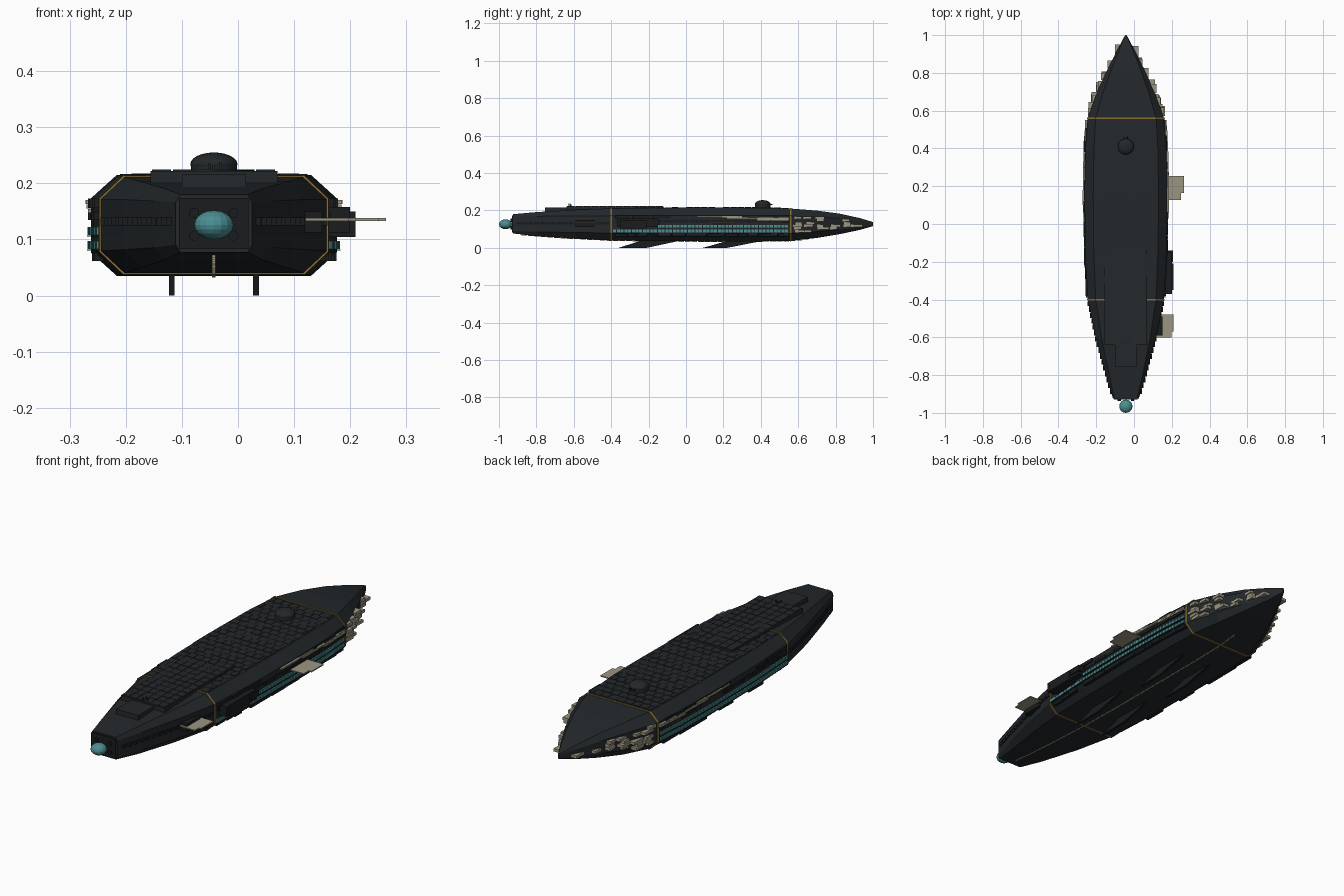
import bpy, bmesh, math, random
from mathutils import Matrix, Vector

if "Cube" in bpy.data.objects:
    bpy.data.objects.remove(bpy.data.objects["Cube"])

random.seed(7)
CX = -0.043  # hull centreline


def mat(name, c):
    m = bpy.data.materials.new(name)
    m.diffuse_color = (*c, 1)
    m.use_nodes = True
    m.node_tree.nodes["Principled BSDF"].inputs["Base Color"].default_value = m.diffuse_color
    return m


DARK = mat("dark_hull", (0.017, 0.021, 0.024))
BLACK = mat("black_plate", (0.010, 0.012, 0.013))
BEIGE = mat("beige_plate", (0.33, 0.30, 0.22))
TEAL = mat("teal_glass", (0.07, 0.27, 0.29))
GOLD = mat("gold_trim", (0.25, 0.16, 0.035))

# stations: y, half width, bottom z, top z, chamfer fraction
ST = [(-0.925, 0.068, 0.077, 0.180, 0.12), (-0.8, 0.105, 0.063, 0.191, 0.16),
      (-0.6, 0.160, 0.050, 0.203, 0.19), (-0.4, 0.202, 0.040, 0.211, 0.21),
      (-0.15, 0.215, 0.036, 0.214, 0.21), (0.15, 0.219, 0.035, 0.215, 0.21),
      (0.4, 0.214, 0.035, 0.214, 0.21), (0.56, 0.203, 0.038, 0.210, 0.21),
      (0.7, 0.152, 0.053, 0.199, 0.21), (0.82, 0.097, 0.073, 0.183, 0.21),
      (0.93, 0.041, 0.096, 0.159, 0.21), (1.0, 0.004, 0.116, 0.138, 0.21)]


def station(y):
    for a, b in zip(ST, ST[1:]):
        if y <= b[0]:
            t = max(0, (y - a[0]) / (b[0] - a[0]))
            return [a[i] + (b[i] - a[i]) * t for i in range(1, 5)]
    return list(ST[-1][1:])


def section(y, grow=0.0):
    hw, zb, zt, c = station(y)
    hw, zb, zt = hw + grow, zb - grow, zt + grow
    cx, cz = hw * c, (zt - zb) * c * 1.1
    right = [(hw - cx, zb), (hw, zb + cz), (hw, zt - cz), (hw - cx, zt)]
    pts = right + [(-x, z) for x, z in reversed(right)]
    return [Vector((CX + x, y, z)) for x, z in pts]


def side_x(y, z):
    """Half width of the hull at y and height z."""
    hw, zb, zt, c = station(y)
    cz = (zt - zb) * c * 1.1
    d = max(zb + cz - z, z - (zt - cz), 0)
    return hw - d / cz * hw * c


def finish(bm, name, m):
    bmesh.ops.recalc_face_normals(bm, faces=bm.faces)
    me = bpy.data.meshes.new(name)
    bm.to_mesh(me)
    bm.free()
    me.materials.append(m)
    o = bpy.data.objects.new(name, me)
    bpy.context.collection.objects.link(o)
    return o


def loft(name, ys, m, grow=0.0):
    bm = bmesh.new()
    rings = [[bm.verts.new(p) for p in section(y, g)] for y, g in ys]
    for a, b in zip(rings, rings[1:]):
        for i in range(8):
            bm.faces.new((a[i], a[(i + 1) % 8], b[(i + 1) % 8], b[i]))
    bm.faces.new(rings[0])
    bm.faces.new(rings[-1])
    return finish(bm, name, m)


def boxes(name, items, m):
    """One object from many boxes given as (x0, x1, y0, y1, z0, z1)."""
    bm = bmesh.new()
    for x0, x1, y0, y1, z0, z1 in items:
        mx = Matrix.Translation(((x0 + x1) / 2, (y0 + y1) / 2, (z0 + z1) / 2))
        mx = mx @ Matrix.Diagonal((abs(x1 - x0), y1 - y0, z1 - z0, 1))
        bmesh.ops.create_cube(bm, size=1, matrix=mx)
    return finish(bm, name, m)


def side_box(s, y0, y1, z0, z1, out, depth=0.015):
    """Box standing out of hull side s, lying along y."""
    x = side_x((y0 + y1) / 2, (z0 + z1) / 2)
    return (CX + s * (x - depth), CX + s * (x + out), y0, y1, z0, z1)


# hull and gold rings
loft("hull", [(s[0], 0) for s in ST], DARK)
for n, y in (("stern_ring", -0.4), ("bow_ring", 0.56)):
    loft(n, [(y - 0.004, 0.003), (y + 0.004, 0.003)], GOLD)

# brick-laid deck tiles
tiles = []
rows = 24
for r in range(rows):
    y0 = -0.39 + r * 0.94 / rows
    y1 = y0 + 0.94 / rows - 0.003
    hw, zb, zt, c = station((y0 + y1) / 2)
    w = hw * (1 - c) - 0.006
    x = -w - (0.02 if r % 2 else 0)
    while x < w:
        a, b = max(x, -w), min(x + 0.037, w)
        if b - a > 0.008:
            tiles.append((CX + a, CX + b, y0, y1, zt - 0.006, zt + random.uniform(0.0005, 0.003)))
        x += 0.04
boxes("deck_tiles", tiles, DARK)

# raised stern deck with its own plating
boxes("raised_deck", [(-0.156, 0.070, -0.64, -0.12, 0.195, 0.222),
                      (-0.100, 0.014, -0.755, -0.63, 0.185, 0.216)], DARK)
boxes("raised_deck_tiles",
      [(-0.153 + i * 0.037, -0.119 + i * 0.037, -0.635 + j * 0.043, -0.595 + j * 0.043,
        0.22, 0.2225 + random.uniform(0, 0.0025)) for i in range(6) for j in range(12)], DARK)
boxes("antennas", [(CX + dx - 0.002, CX + dx + 0.002, y - 0.002, y + 0.002, 0.21, z)
                   for dx, y, z in ((-0.008, -0.63, 0.236), (0.0, -0.615, 0.232), (0.012, -0.62, 0.238))], DARK)


# turret with dome and twin barrels
def smooth(name, m):
    o = bpy.context.object
    o.name = name
    o.data.materials.append(m)
    bpy.ops.object.shade_smooth_by_angle()
    return o


bpy.ops.mesh.primitive_cylinder_add(vertices=24, radius=0.041, depth=0.026, location=(CX, 0.41, 0.223))
smooth("turret_base", DARK)
bpy.ops.mesh.primitive_uv_sphere_add(segments=24, ring_count=12, radius=1, location=(CX, 0.41, 0.234))
bpy.context.object.scale = (0.042, 0.042, 0.021)
smooth("turret_dome", DARK)
boxes("turret_barrels", [(CX + s * 0.008 - 0.002, CX + s * 0.008 + 0.002, 0.41, 0.462, 0.228, 0.234)
                         for s in (-1, 1)], BLACK)

# stern frame, glowing drive ball and four nozzles
boxes("stern_frame", [(CX - 0.062, CX + 0.062, -0.93, -0.90, 0.083, 0.174)], BLACK)
bpy.ops.mesh.primitive_uv_sphere_add(segments=16, ring_count=10, radius=1, location=(CX, -0.965, 0.126))
bpy.context.object.scale = (0.035, 0.035, 0.026)
bpy.context.object.name = "drive_ball"
bpy.context.object.data.materials.append(TEAL)
for i, (sx, sz) in enumerate(((-1, -1), (-1, 1), (1, -1), (1, 1))):
    bpy.ops.mesh.primitive_cylinder_add(vertices=12, radius=0.009, depth=0.02,
                                        location=(CX + sx * 0.035, -0.928, 0.127 + sz * 0.02),
                                        rotation=(math.pi / 2, 0, 0))
    smooth(f"stern_nozzle_{i}", BLACK)

# window rows on both sides
wins, ledges = [], []
for s in (-1, 1):
    for z, start in ((0.09, -0.39), (0.115, -0.15 if s > 0 else -0.39)):
        n = int((0.55 - start) / 0.02)
        for i in range(n):
            y = start + i * 0.02
            wins.append(side_box(s, y, y + 0.016, z - 0.007, z + 0.007, 0.006))
            ledges.append(side_box(s, y, y + 0.02, z - 0.010, z - 0.008, 0.007))
boxes("windows", wins, TEAL)
boxes("window_ledges", ledges, BLACK)

# dark side armour, long pale strips and stern side plates
armour, strips, stern = [], [], []
for s in (-1, 1):
    for z0, z1 in ((0.062, 0.078), (0.135, 0.148), (0.156, 0.173)):
        y = -0.38
        while y < 0.5:
            d = random.uniform(0.04, 0.11)
            if random.random() < 0.75:
                armour.append(side_box(s, y, min(y + d, 0.55), z0, z1, random.uniform(0.003, 0.009)))
            y += d + 0.006
    for z, y0, y1 in ((0.166, 0.06, 0.30), (0.158, 0.22, 0.55), (0.150, 0.38, 0.55)):
        n = 6
        for i in range(n):
            a = y0 + (y1 - y0) * i / n
            strips.append(side_box(s, a, a + (y1 - y0) / n, z - 0.003, z + 0.004, 0.010))
    for i in range(16):
        y = -0.9 + i * 0.031
        stern.append(side_box(s, y, y + 0.026, 0.125, 0.139, 0.005))
boxes("side_armour", armour, BLACK)
boxes("side_strips", strips, BEIGE)
boxes("stern_side_plates", stern, BLACK)

# staggered pale plates on the bow
bow = []
for s in (-1, 1):
    for k in range(7):
        z = 0.068 + k * 0.0145
        for y in (0.575, 0.625, 0.70, 0.765, 0.83, 0.88):
            y0 = y + random.uniform(-0.008, 0.012)
            hw, zb, zt, c = station(y0 + 0.05)
            m = (zt - zb) * 0.2
            if zb + m < z < zt - m - 0.01 and random.random() < 0.62:
                bow.append(side_box(s, y0, y0 + random.uniform(0.035, 0.065), z, z + 0.0135,
                                    random.uniform(0.006, 0.018), 0.02))
boxes("bow_plates", bow, BEIGE)

# starboard hangar block and landing platforms
boxes("hangar_block", [(0.14, 0.200, -0.37, -0.15, 0.112, 0.158),
                       (0.14, 0.209, -0.35, -0.21, 0.104, 0.150),
                       (0.14, 0.206, -0.20, -0.14, 0.125, 0.150)], BLACK)
boxes("platform_mounts", [(0.13, 0.180, 0.14, 0.24, 0.112, 0.150),
                          (0.10, 0.150, -0.59, -0.49, 0.112, 0.150)], BLACK)
boxes("landing_platforms", [(0.15, 0.264, 0.165, 0.255, 0.133, 0.138), (0.15, 0.250, 0.128, 0.166, 0.133, 0.138),
                            (0.12, 0.209, -0.57, -0.48, 0.133, 0.138), (0.12, 0.198, -0.60, -0.569, 0.133, 0.138)], BEIGE)

# swept keel fins, mirrored pairs
for n, prof in (("rear_fin", ((-0.36, 0), (-0.21, 0), (0.0, 0.045), (-0.22, 0.045))),
                ("front_fin", ((0.09, 0), (0.22, 0), (0.45, 0.045), (0.25, 0.045)))):
    for side, s in (("left", -1), ("right", 1)):
        bm = bmesh.new()
        f = bm.faces.new([bm.verts.new((CX + s * 0.075 - 0.005, y, z)) for y, z in prof])
        ext = bmesh.ops.extrude_face_region(bm, geom=[f])
        bmesh.ops.translate(bm, verts=[v for v in ext["geom"] if isinstance(v, bmesh.types.BMVert)], vec=(0.01, 0, 0))
        finish(bm, f"{n}_{side}", BLACK)

# pale keel line along the belly
keel = []
for i in range(44):
    y = -0.88 + i * 0.035
    zb = station(y + 0.0175)[1]
    keel.append((CX - 0.003, CX + 0.003, y, y + 0.03, zb - 0.003, zb + 0.008))
boxes("keel_line", keel, BEIGE)
